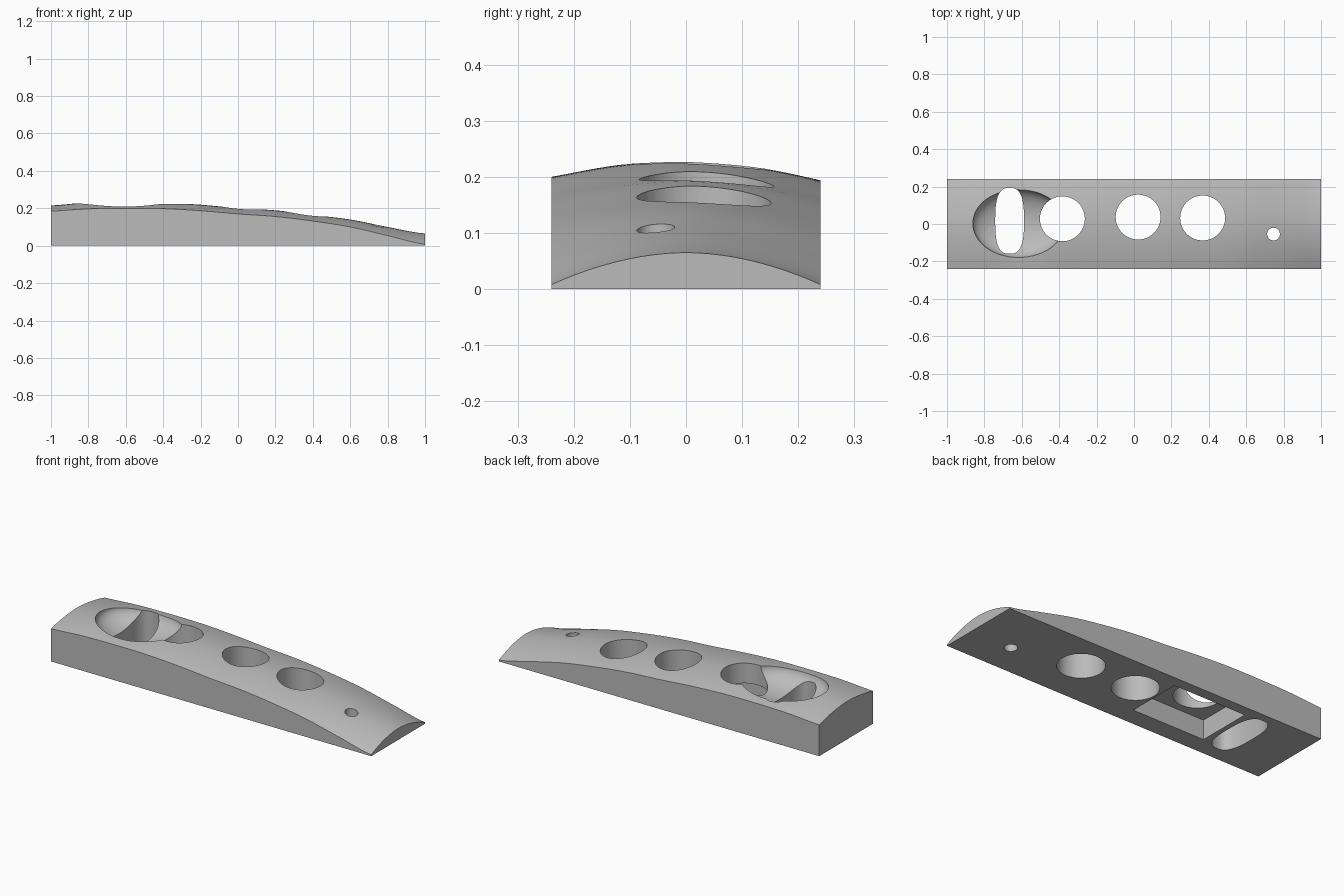
import bpy, bmesh, math

cube = bpy.data.objects.get("Cube")
if cube:
    bpy.data.objects.remove(cube, do_unlink=True)

grey = bpy.data.materials.new("plain grey")
grey.use_nodes = True
GREY = (0.5, 0.5, 0.5, 1)
grey.diffuse_color = GREY
grey.node_tree.nodes["Principled BSDF"].inputs["Base Color"].default_value = GREY

HALF_W = 0.24
# heights at even steps from the thick end to the thin end
CROWN = [0.215, 0.23, 0.221, 0.229, 0.219, 0.201, 0.189, 0.164, 0.14, 0.1, 0.065]
EDGE = [0.185, 0.197, 0.2, 0.198, 0.187, 0.17, 0.156, 0.132, 0.1, 0.054, 0.008]


def smooth_height(values, x):
    """Smooth curve through evenly spaced heights."""
    f = (x + 1) / 2 * (len(values) - 1)
    i = min(int(f), len(values) - 2)
    t = f - i
    a, b, c, d = (values[min(max(i + k, 0), len(values) - 1)] for k in (-1, 0, 1, 2))
    return b + t / 2 * (c - a + t * (2 * a - 5 * b + 4 * c - d + t * (3 * (b - c) + d - a)))


def new_object(name, bm):
    bmesh.ops.recalc_face_normals(bm, faces=bm.faces)
    mesh = bpy.data.meshes.new(name)
    bm.to_mesh(mesh)
    bm.free()
    mesh.materials.append(grey)
    obj = bpy.data.objects.new(name, mesh)
    bpy.context.collection.objects.link(obj)
    return obj


def make_body(steps=60, across=24):
    bm = bmesh.new()
    rings = []
    for s in range(steps + 1):
        x = -1 + 2 * s / steps
        top, side = smooth_height(CROWN, x), smooth_height(EDGE, x)
        ring = [bm.verts.new((x, -HALF_W, 0))]
        for k in range(across + 1):
            t = -1 + 2 * k / across
            z = top - (top - side) * abs(t) ** 1.9
            z -= 0.004 * (1 - x) * max(t, 0)      # far edge sits a little lower
            ring.append(bm.verts.new((x, t * HALF_W, z)))
        ring.append(bm.verts.new((x, HALF_W, 0)))
        rings.append(ring)
    n = len(rings[0])
    for a, b in zip(rings, rings[1:]):
        for k in range(n):
            bm.faces.new((a[k], a[(k + 1) % n], b[(k + 1) % n], b[k]))
    bm.faces.new(rings[0])
    bm.faces.new(rings[-1])
    return new_object("curved_body", bm)


def prism(name, x, y, rx, ry, power=2, sides=64):
    """Upright cutter with a round or squared-off oval outline."""
    bm = bmesh.new()
    outline = []
    for k in range(sides):
        a = 2 * math.pi * k / sides
        c, s = math.cos(a), math.sin(a)
        outline.append(bm.verts.new((x + rx * math.copysign(abs(c) ** (2 / power), c),
                                     y + ry * math.copysign(abs(s) ** (2 / power), s), -0.2)))
    face = bm.faces.new(outline)
    out = bmesh.ops.extrude_face_region(bm, geom=[face])
    for v in out["geom"]:
        if isinstance(v, bmesh.types.BMVert):
            v.co.z = 0.5
    return new_object(name, bm)


def shaped(name, bm, centre, size):
    for v in bm.verts:
        v.co = [c + p * s for c, p, s in zip(centre, v.co, size)]
    return new_object(name, bm)


def cut(target, cutter):
    mod = target.modifiers.new("cut", "BOOLEAN")
    mod.operation, mod.solver, mod.object = "DIFFERENCE", "EXACT", cutter
    bpy.context.view_layer.objects.active = target
    bpy.ops.object.modifier_apply(modifier=mod.name)
    bpy.data.objects.remove(cutter, do_unlink=True)


body = make_body()

# oval scoop in the top
bm = bmesh.new()
bmesh.ops.create_uvsphere(bm, u_segments=64, v_segments=32, radius=1)
cut(body, shaped("scoop_cutter", bm, (-0.617, 0.003, 0.22), (0.245, 0.183, 0.1)))

# rectangular pocket in the underside
bm = bmesh.new()
bmesh.ops.create_cube(bm, size=1)
cut(body, shaped("pocket_cutter", bm, (-0.335, 0.022, 0), (0.45, 0.315, 0.22)))

# through slot, three large holes and one small hole
cut(body, prism("slot_cutter", -0.665, 0.017, 0.077, 0.176, power=2.8))
for x, y, r in [(-0.383, 0.028, 0.12), (0.022, 0.037, 0.12),
                (0.367, 0.032, 0.12), (0.746, -0.054, 0.034)]:
    cut(body, prism("hole_cutter", x, y, r, r))

bpy.ops.object.select_all(action="DESELECT")
body.select_set(True)
bpy.context.view_layer.objects.active = body
bpy.ops.object.shade_smooth_by_angle(angle=math.radians(30))
